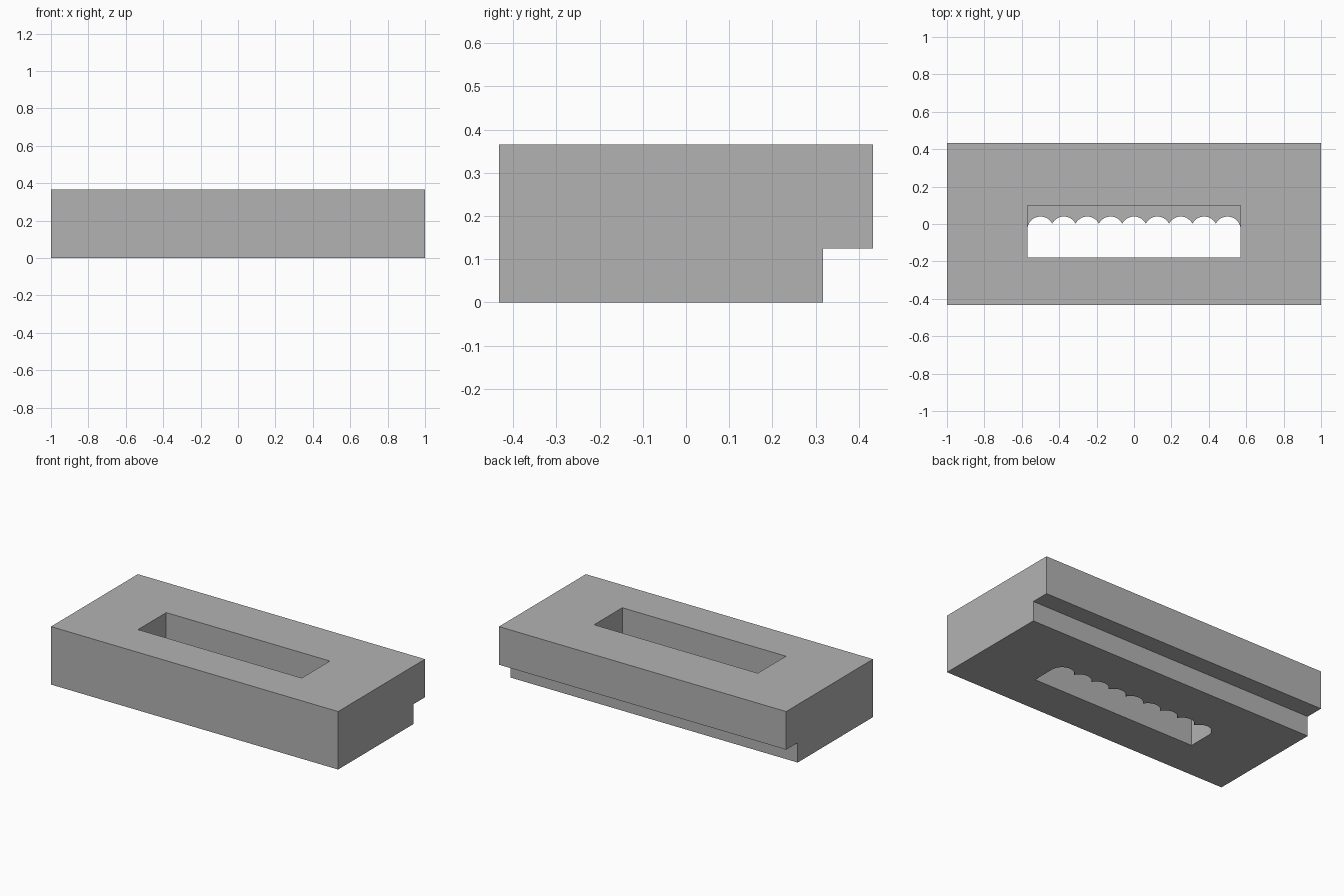
import bpy, bmesh, math
from mathutils import Vector

cube = bpy.data.objects.get("Cube")
if cube:
    bpy.data.objects.remove(cube, do_unlink=True)

WIDTH, DEPTH, HEIGHT = 2.0, 0.864, 0.365
STEP_Z, STEP_Y = 0.125, 0.317
SLOT_X, SLOT_FRONT, SLOT_BACK = 0.57, -0.18, 0.10
SCALLOPS, PITCH, RADIUS = 9, 0.125, 0.07

grey = bpy.data.materials.new("plain grey")
grey.use_nodes = True
grey.diffuse_color = (0.45, 0.45, 0.45, 1)
grey.node_tree.nodes["Principled BSDF"].inputs["Base Color"].default_value = grey.diffuse_color


def prism(name, profile, sweep):
    """Extrude a closed profile of 3D points along the sweep vector."""
    bm = bmesh.new()
    face = bm.faces.new([bm.verts.new(p) for p in profile])
    ext = bmesh.ops.extrude_face_region(bm, geom=[face])
    moved = [v for v in ext["geom"] if isinstance(v, bmesh.types.BMVert)]
    bmesh.ops.translate(bm, vec=Vector(sweep), verts=moved)
    bmesh.ops.recalc_face_normals(bm, faces=bm.faces)
    mesh = bpy.data.meshes.new(name)
    bm.to_mesh(mesh)
    bm.free()
    mesh.materials.append(grey)
    obj = bpy.data.objects.new(name, mesh)
    bpy.context.collection.objects.link(obj)
    return obj


def cut(target, cutter):
    """Subtract the cutter from the target and discard it."""
    mod = target.modifiers.new("cut", "BOOLEAN")
    mod.operation, mod.solver, mod.object = "DIFFERENCE", "EXACT", cutter
    bpy.context.view_layer.objects.active = target
    bpy.ops.object.modifier_apply(modifier=mod.name)
    bpy.data.objects.remove(cutter, do_unlink=True)


# Block with a step along the lower back edge
half = DEPTH / 2
side = [(-half, 0), (STEP_Y, 0), (STEP_Y, STEP_Z), (half, STEP_Z), (half, HEIGHT), (-half, HEIGHT)]
block = prism("stepped_block", [(-WIDTH / 2, y, z) for y, z in side], (WIDTH, 0, 0))

# Rectangular upper pocket
pocket = [(-SLOT_X, SLOT_FRONT), (SLOT_X, SLOT_FRONT), (SLOT_X, SLOT_BACK), (-SLOT_X, SLOT_BACK)]
cut(block, prism("pocket_cutter", [(x, y, STEP_Z) for x, y in pocket], (0, 0, HEIGHT)))

# Scalloped lower opening: a row of overlapping arcs along its back edge
outline = [(-SLOT_X, SLOT_FRONT)]
cusp = math.acos(PITCH / 2 / RADIUS)
for i in range(SCALLOPS):
    centre = (i - (SCALLOPS - 1) / 2) * PITCH
    start = math.pi if i == 0 else math.pi - cusp
    end = 0 if i == SCALLOPS - 1 else cusp
    for k in range(0 if i == 0 else 1, 17):
        a = start + (end - start) * k / 16
        outline.append((centre + RADIUS * math.cos(a), -0.03 + RADIUS * math.sin(a)))
outline.append((SLOT_X, SLOT_FRONT))
cut(block, prism("opening_cutter", [(x, y, -STEP_Z) for x, y in outline], (0, 0, 2 * STEP_Z)))

# Smooth the scallops while keeping the hard edges
block.select_set(True)
bpy.context.view_layer.objects.active = block
bpy.ops.object.shade_smooth_by_angle(angle=math.radians(30))
